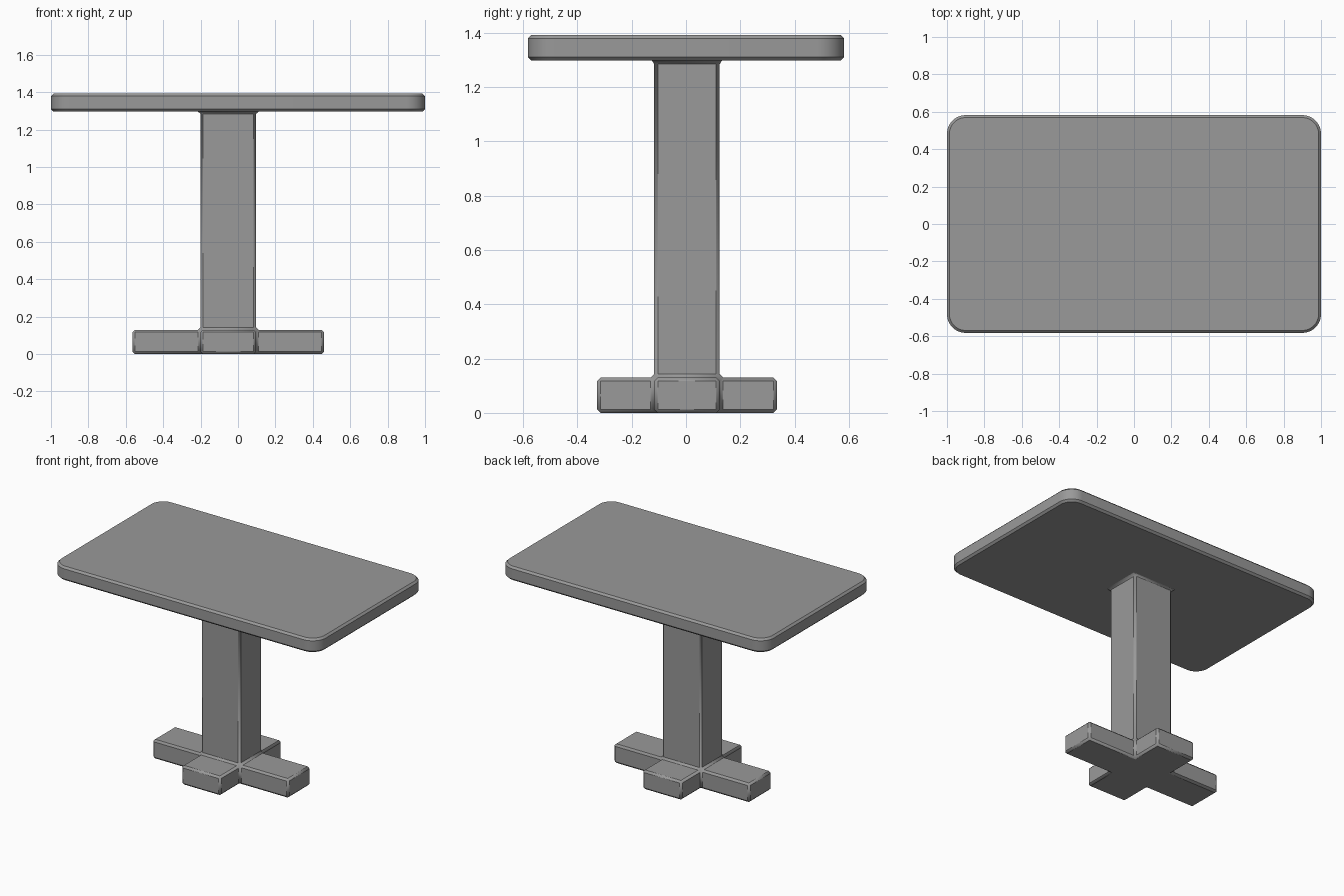
import bpy, bmesh, math

if "Cube" in bpy.data.objects:
    bpy.data.objects.remove(bpy.data.objects["Cube"])

# Column footprint and base arm extents
CX, CY = (-0.20, 0.096), (-0.117, 0.124)
AX, AY = (-0.564, 0.46), (-0.327, 0.335)
Z_BASE, Z_UNDER, Z_TOP = 0.13, 1.297, 1.392
HALF_X, HALF_Y, RADIUS, STEPS = 1.0, 0.582, 0.10, 12

bm = bmesh.new()

# Foot: five cells forming a cross, extruded upwards
xs, ys = (AX[0], *CX, AX[1]), (AY[0], *CY, AY[1])
grid = {}
def vert(i, j):
    if (i, j) not in grid:
        grid[i, j] = bm.verts.new((xs[i], ys[j], 0))
    return grid[i, j]
def cell(i, j):
    return bm.faces.new([vert(i, j), vert(i, j + 1), vert(i + 1, j + 1), vert(i + 1, j)])
cells = [cell(*c) for c in ((1, 1), (0, 1), (2, 1), (1, 0), (1, 2))]
ext = bmesh.ops.extrude_face_region(bm, geom=cells, use_keep_orig=True)["geom"]
for v in (g for g in ext if isinstance(g, bmesh.types.BMVert)):
    v.co.z = Z_BASE
bm.faces.ensure_lookup_table()

# Column: rises from the middle of the cross
centre = next(f for f in bm.faces if all(
    v.co.z > 0.1 and v.co.x in (grid[1, 1].co.x, grid[2, 1].co.x)
    and v.co.y in (grid[1, 1].co.y, grid[1, 2].co.y) for v in f.verts))
low = {(v.co.x > 0, v.co.y > 0): v for v in centre.verts}
bm.faces.remove(centre)
order = [(True, True), (False, True), (False, False), (True, False)]
low = [low[k] for k in order]
high = [bm.verts.new((v.co.x, v.co.y, Z_UNDER)) for v in low]
for i in range(4):
    k = (i + 1) % 4
    bm.faces.new([low[i], low[k], high[k], high[i]])

# Tabletop: rounded rectangle, underside joined to the column
def corners(z):
    result = []
    for i, (px, py) in enumerate(order):
        cx = (HALF_X - RADIUS) * (1 if px else -1)
        cy = (HALF_Y - RADIUS) * (1 if py else -1)
        angles = [math.pi / 2 * (i + s / STEPS) for s in range(STEPS + 1)]
        result.append([bm.verts.new((cx + RADIUS * math.cos(a), cy + RADIUS * math.sin(a), z))
                       for a in angles])
    return result
under, upper = corners(Z_UNDER), corners(Z_TOP)
mid = STEPS // 2
for i in range(4):
    k = (i + 1) % 4
    bm.faces.new([high[i], high[k]] + (under[i][mid:] + under[k][:mid + 1])[::-1])
u, t = sum(under, []), sum(upper, [])
for i in range(len(u)):
    k = (i + 1) % len(u)
    bm.faces.new([u[i], u[k], t[k], t[i]])
bm.faces.new(t)
bmesh.ops.recalc_face_normals(bm, faces=bm.faces[:])

mesh = bpy.data.meshes.new("pedestal_table")
bm.to_mesh(mesh)
bm.free()
table = bpy.data.objects.new("pedestal_table", mesh)
bpy.context.collection.objects.link(table)

# Narrow chamfer on every hard edge
bevel = table.modifiers.new("chamfer", "BEVEL")
bevel.width = 0.013
bevel.segments = 1
bevel.limit_method = "ANGLE"
bevel.angle_limit = math.radians(30)

mat = bpy.data.materials.new("plain grey")
mat.diffuse_color = (0.32, 0.32, 0.32, 1)
mat.use_nodes = True
mat.node_tree.nodes["Principled BSDF"].inputs["Base Color"].default_value = mat.diffuse_color
mesh.materials.append(mat)

bpy.context.view_layer.objects.active = table
table.select_set(True)
bpy.ops.object.shade_smooth_by_angle(angle=math.radians(30))
